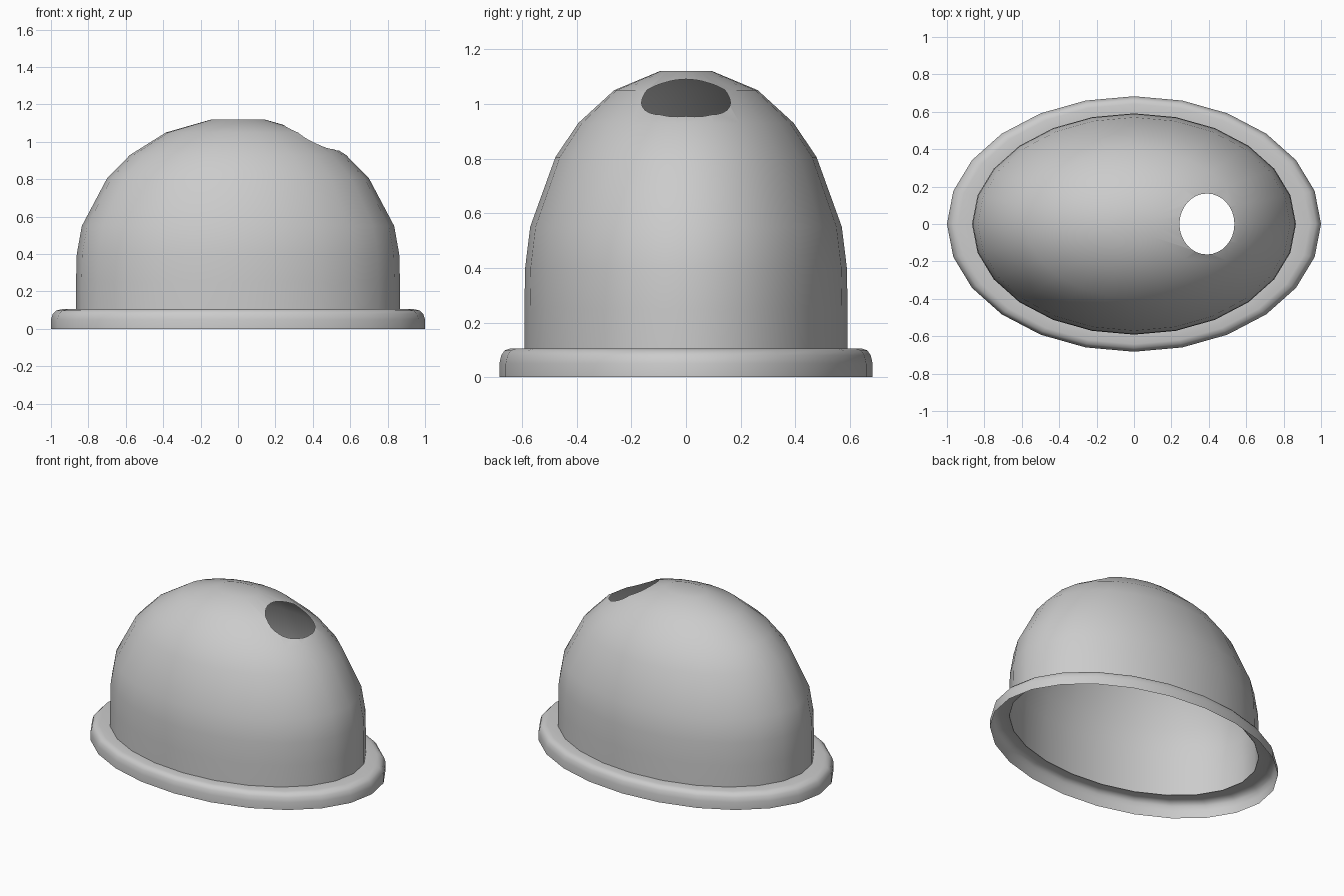
import bpy, bmesh, math

if "Cube" in bpy.data.objects:
    bpy.data.objects.remove(bpy.data.objects["Cube"])

SIDES = 24
RATIO = 0.683                       # depth / width of the oval plan
HOLE_X, HOLE_RX, HOLE_RY = 0.39, 0.147, 0.163


def lathe(name, profile, cap=False):
    """Revolve (radius, z) points into an oval surface, optionally closed."""
    bm = bmesh.new()
    rings = []
    for r, z in profile:
        rings.append([bm.verts.new((r * math.cos(a), r * RATIO * math.sin(a), z))
                      for a in (2 * math.pi * i / SIDES for i in range(SIDES))])
    for lo, hi in zip(rings, rings[1:]):
        for i in range(SIDES):
            j = (i + 1) % SIDES
            bm.faces.new((lo[i], lo[j], hi[j], hi[i]))
    if cap:
        bm.faces.new(rings[0][::-1])
        bm.faces.new(rings[-1])
    mesh = bpy.data.meshes.new(name)
    bm.to_mesh(mesh)
    bm.free()
    obj = bpy.data.objects.new(name, mesh)
    bpy.context.collection.objects.link(obj)
    return obj


def smooth(obj, angle=40):
    bpy.ops.object.select_all(action='DESELECT')
    obj.select_set(True)
    bpy.context.view_layer.objects.active = obj
    bpy.ops.object.shade_smooth_by_angle(angle=math.radians(angle))


# Dome, closed for now so the hole cuts cleanly
dome = lathe("dome", [(0.866, 0.10), (0.866, 0.25), (0.862, 0.40), (0.835, 0.55),
                      (0.70, 0.805), (0.577, 0.93), (0.385, 1.05), (0.14, 1.12)], cap=True)

# Oval hole cutter
bpy.ops.mesh.primitive_cylinder_add(vertices=32, radius=1, depth=1, location=(HOLE_X, 0, 1.1))
cutter = bpy.context.object
cutter.name = "hole_cutter"
cutter.scale = (HOLE_RX, HOLE_RY, 1)
bpy.context.view_layer.update()

bpy.context.view_layer.objects.active = dome
mod = dome.modifiers.new("hole", 'BOOLEAN')
mod.operation = 'DIFFERENCE'
mod.solver = 'EXACT'
mod.object = cutter
bpy.ops.object.modifier_apply(modifier=mod.name)
bpy.data.objects.remove(cutter)

# Strip the base cap and the pocket walls to leave a thin open shell
bm = bmesh.new()
bm.from_mesh(dome.data)


def on_hole(v):
    return abs(math.hypot((v.co.x - HOLE_X) / HOLE_RX, v.co.y / HOLE_RY) - 1) < 0.03


junk = [f for f in bm.faces
        if all(v.co.z < 0.101 for v in f.verts)
        or (all(on_hole(v) for v in f.verts) and min(v.co.z for v in f.verts) < 0.7)]
bmesh.ops.delete(bm, geom=junk, context='FACES')
bm.to_mesh(dome.data)
bm.free()
smooth(dome)

# Rolled rim, open underneath
rim = lathe("rim", [(1.0, 0.0), (1.0, 0.05), (0.99, 0.08), (0.972, 0.098),
                    (0.94, 0.105), (0.866, 0.105)])
smooth(rim, 45)
